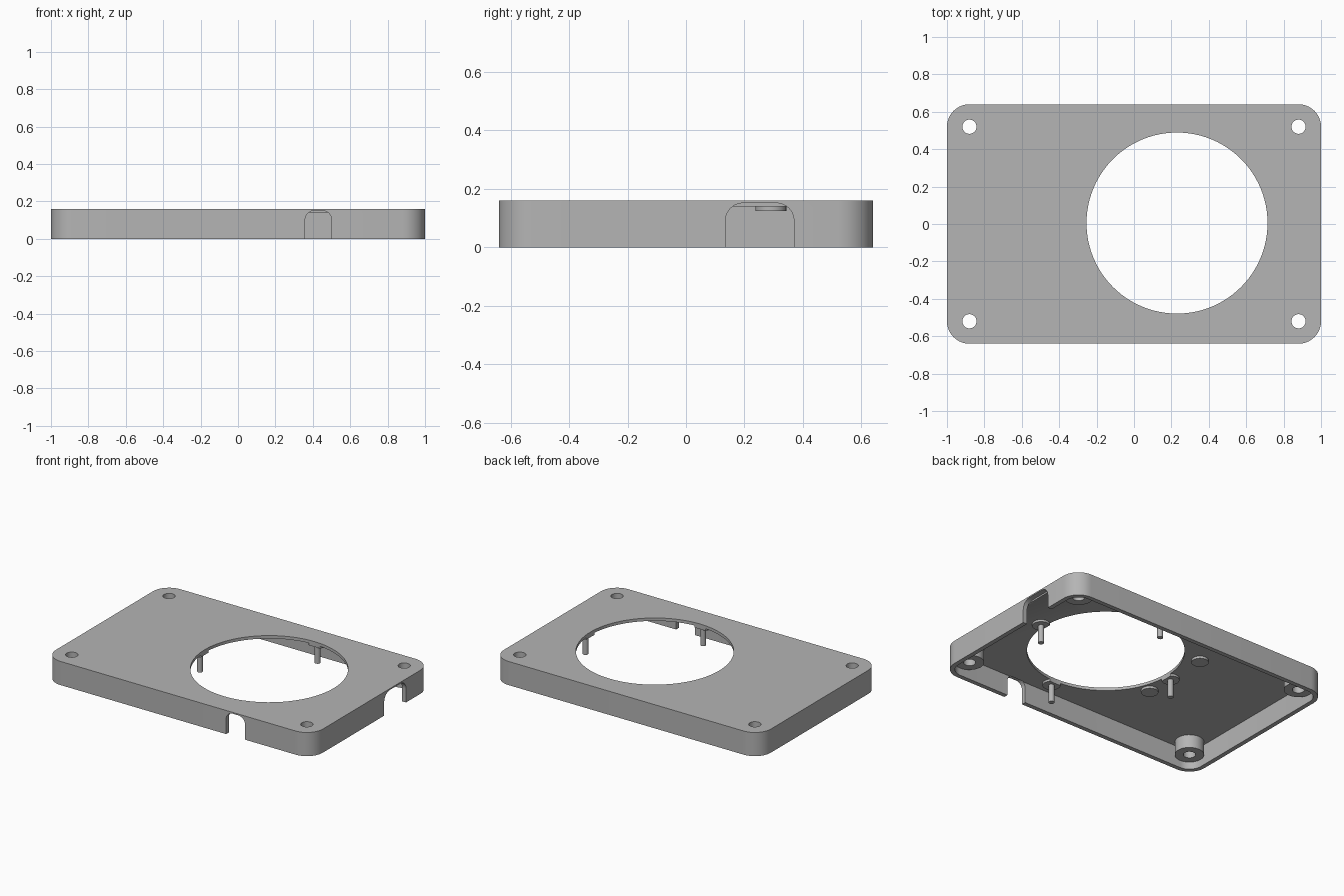
import bpy, bmesh
from math import sin, cos, pi
from mathutils import Matrix

old = bpy.data.objects.get("Cube")
if old:
    bpy.data.objects.remove(old, do_unlink=True)

grey = bpy.data.materials.new("plain_grey")
grey.use_nodes = True
grey.diffuse_color = (0.46, 0.46, 0.46, 1)
grey.node_tree.nodes["Principled BSDF"].inputs["Base Color"].default_value = (0.46, 0.46, 0.46, 1)

HEIGHT, PLATE_Z, WALL = 0.16, 0.14, 0.03
HALF_X, HALF_Y, CORNER = 1.0, 0.64, 0.12
OPENING = (0.23, 0.005)
OPENING_R = 0.484
PIN_RING = 0.518


def prism(name, outline, z0, z1, matrix=Matrix()):
    """Extrude a 2D outline from z0 to z1."""
    bm = bmesh.new()
    face = bm.faces.new([bm.verts.new((x, y, z0)) for x, y in outline])
    top = bmesh.ops.extrude_face_region(bm, geom=[face])["geom"]
    moved = [v for v in top if isinstance(v, bmesh.types.BMVert)]
    bmesh.ops.translate(bm, verts=moved, vec=(0, 0, z1 - z0))
    bm.transform(matrix)
    bmesh.ops.recalc_face_normals(bm, faces=bm.faces)
    mesh = bpy.data.meshes.new(name)
    bm.to_mesh(mesh)
    bm.free()
    mesh.materials.append(grey)
    obj = bpy.data.objects.new(name, mesh)
    bpy.context.collection.objects.link(obj)
    return obj


def circle(cx, cy, r, n=32):
    return [(cx + r * cos(2 * pi * i / n), cy + r * sin(2 * pi * i / n)) for i in range(n)]


def rounded_rect(hx, hy, r, n=10):
    pts = []
    for q, (sx, sy) in enumerate([(1, 1), (-1, 1), (-1, -1), (1, -1)]):
        for i in range(n + 1):
            a = pi / 2 * (q + i / n)
            pts.append((sx * (hx - r) + r * cos(a), sy * (hy - r) + r * sin(a)))
    return pts


def cut(obj, cutters):
    """Subtract each cutter, then discard the cutters."""
    for c in cutters:
        c.hide_render = True
        mod = obj.modifiers.new("cut", 'BOOLEAN')
        mod.operation, mod.object, mod.solver = 'DIFFERENCE', c, 'EXACT'
    dg = bpy.context.evaluated_depsgraph_get()
    mesh = bpy.data.meshes.new_from_object(obj.evaluated_get(dg))
    obj.modifiers.clear()
    obj.data = mesh
    for c in cutters:
        bpy.data.objects.remove(c, do_unlink=True)


def opening_cutter():
    return prism("opening_cutter", circle(*OPENING, OPENING_R, 96), -0.1, 0.3)


def notch_cutter(half_width, radius, matrix):
    """Slot with rounded upper corners, open at the bottom."""
    top = 0.151
    outline = [(x * 1.0, y + top - 0.2) for x, y in rounded_rect(half_width, 0.2, radius)]
    return prism("notch_cutter", outline, -0.05, WALL + 0.005, matrix)


corners = [(sx * 0.88, sy * 0.52) for sx in (-1, 1) for sy in (-1, 1)]

# Shell: rounded tray, open underneath
shell = prism("cover_shell", rounded_rect(HALF_X, HALF_Y, CORNER), 0, HEIGHT)
cavity = prism("cavity_cutter",
               rounded_rect(HALF_X - WALL, HALF_Y - WALL, CORNER - WALL), -0.1, PLATE_Z)
# Notch frames: local y is up, local z runs inward from the wall
front = Matrix(((1, 0, 0, 0.43), (0, 0, 1, -HALF_Y), (0, 1, 0, 0), (0, 0, 0, 1)))
side = Matrix(((0, 0, -1, HALF_X), (1, 0, 0, 0.252), (0, 1, 0, 0), (0, 0, 0, 1)))
cut(shell, [cavity, opening_cutter(),
            notch_cutter(0.071, 0.05, front), notch_cutter(0.117, 0.06, side)]
    + [prism("screw_cutter", circle(x, y, 0.038), -0.1, 0.3) for x, y in corners])
parts = [shell]

# Hollow screw bosses under the four corners
for x, y in corners:
    boss = prism("screw_boss", circle(x, y, 0.09), 0.05, PLATE_Z + 0.005)
    cut(boss, [prism("bore_cutter", circle(x, y, 0.038), -0.1, 0.3)])
    parts.append(boss)

# Locating pins around the opening, each on a trimmed flange
for k in range(4):
    x = OPENING[0] + PIN_RING * cos(k * pi / 2)
    y = OPENING[1] + PIN_RING * sin(k * pi / 2)
    flange = prism("pin_flange", circle(x, y, 0.055), 0.125, PLATE_Z + 0.005)
    cut(flange, [opening_cutter()])
    parts += [flange, prism("locating_pin", circle(x, y, 0.018, 16), 0.005, PLATE_Z + 0.005)]

# Low round support pads
for x, y in [(-0.285, 0.29), (-0.285, -0.19)]:
    parts.append(prism("support_pad", circle(x, y, 0.053), 0.124, PLATE_Z + 0.005))

# Smooth the curved walls while keeping edges sharp
bpy.ops.object.select_all(action='DESELECT')
for obj in parts:
    obj.select_set(True)
bpy.context.view_layer.objects.active = shell
bpy.ops.object.shade_smooth_by_angle(angle=0.6)
